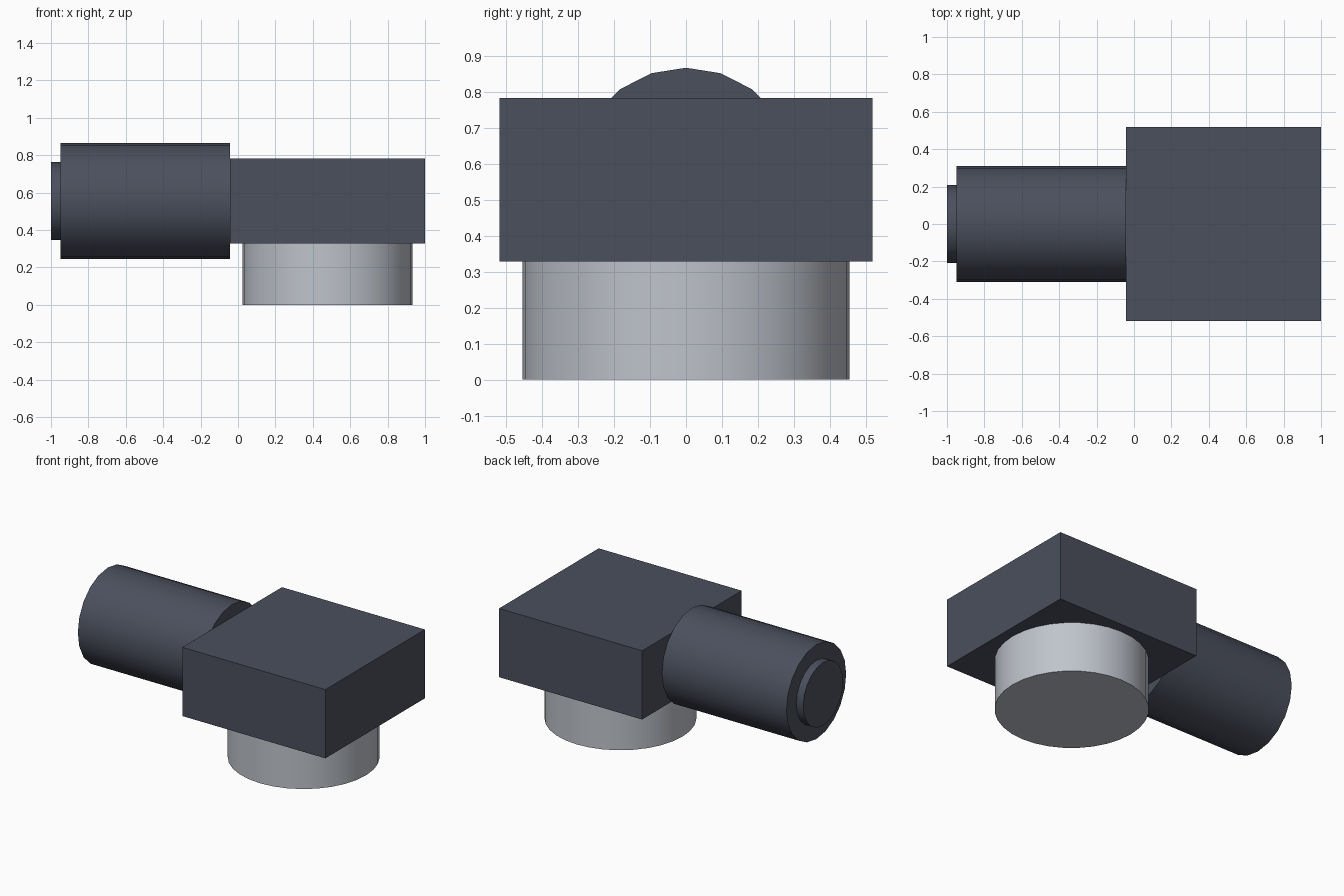
import bpy, math

if "Cube" in bpy.data.objects:
    bpy.data.objects.remove(bpy.data.objects["Cube"])


def material(name, rgb):
    m = bpy.data.materials.new(name)
    m.diffuse_color = (*rgb, 1)
    m.use_nodes = True
    m.node_tree.nodes["Principled BSDF"].inputs["Base Color"].default_value = m.diffuse_color
    return m


DARK = material("dark slate", (0.07, 0.08, 0.11))
GREY = material("light grey metal", (0.52, 0.55, 0.60))
AXIS_Z = 0.555  # height of the barrel axis and body centre


def cylinder(name, radius, depth, loc, rot, sides, mat):
    bpy.ops.mesh.primitive_cylinder_add(vertices=sides, radius=radius, depth=depth,
                                        location=loc, rotation=rot)
    ob = bpy.context.object
    ob.name = name
    ob.data.materials.append(mat)
    bpy.ops.object.shade_smooth_by_angle(angle=math.radians(35))
    return ob


def barrel(name, radius, x0, x1):
    return cylinder(name, radius, x1 - x0, ((x0 + x1) / 2, 0, AXIS_Z),
                    (0, math.pi / 2, 0), 20, DARK)


# square body block
bpy.ops.mesh.primitive_cube_add(size=1, location=(0.4785, 0, AXIS_Z))
body = bpy.context.object
body.name = "body_block"
body.scale = (1.043, 1.037, 0.453)
body.data.materials.append(DARK)

# side barrel with its stepped end
barrel("side_barrel", 0.311, -0.95, -0.043)
barrel("barrel_end_boss", 0.208, -1.0, -0.95)

# round foot under the block
cylinder("round_foot", 0.454, 0.329, (0.4785, 0, 0.1645), (0, 0, 0), 32, GREY)
